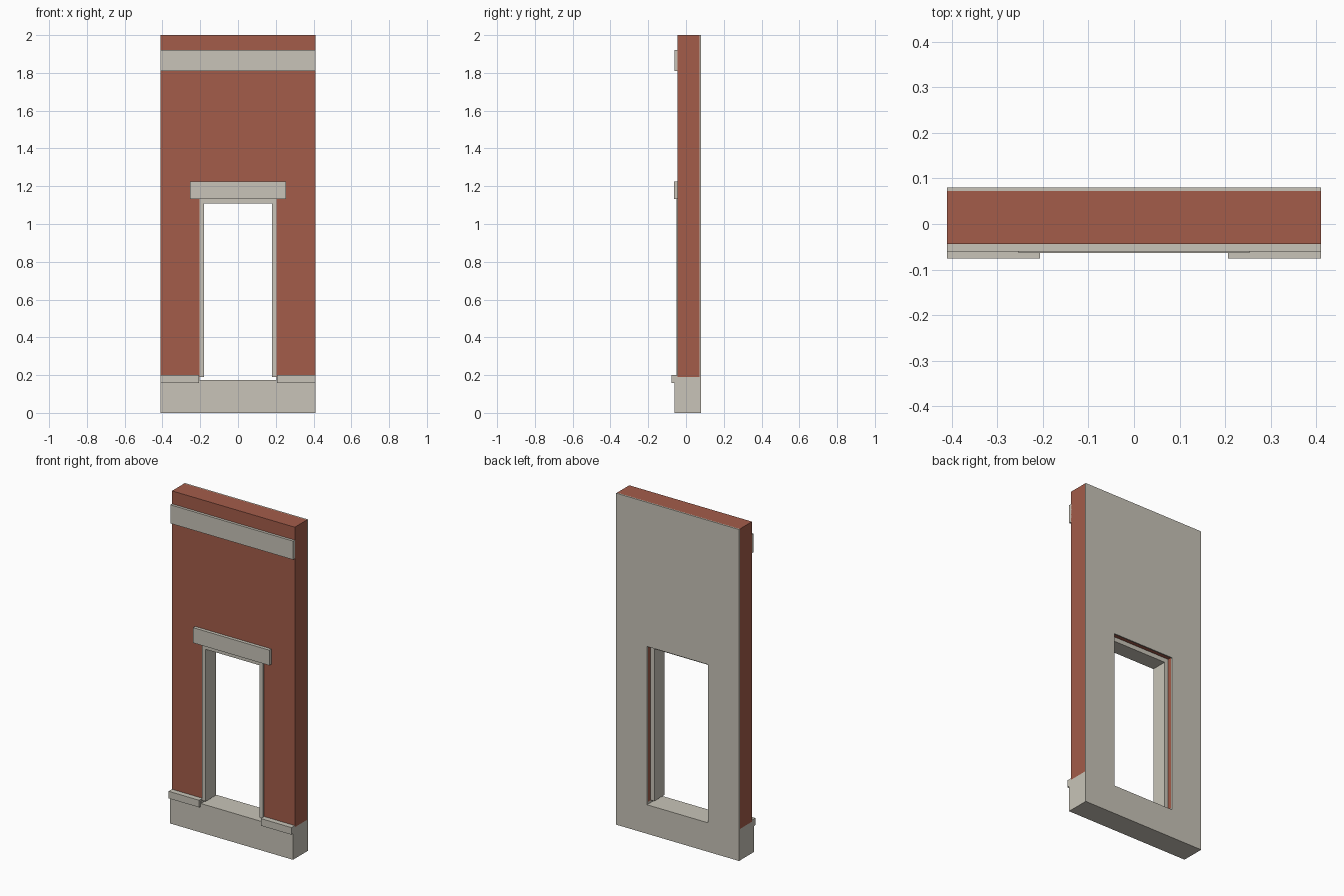
import bpy
import bmesh

cube = bpy.data.objects.get("Cube")
if cube:
    bpy.data.objects.remove(cube)


def material(name, colour):
    m = bpy.data.materials.new(name)
    m.use_nodes = True
    m.diffuse_color = (*colour, 1)
    m.node_tree.nodes["Principled BSDF"].inputs["Base Color"].default_value = (*colour, 1)
    return m


brick = material("red brick", (0.367, 0.107, 0.068))
stone = material("pale stone", (0.578, 0.552, 0.479))


def slab(name, outline, y0, y1, mat):
    """Extrude an (x, z) outline from y0 back to y1."""
    bm = bmesh.new()
    face = bm.faces.new([bm.verts.new((x, y0, z)) for x, z in outline])
    extruded = bmesh.ops.extrude_face_region(bm, geom=[face])["geom"]
    moved = [v for v in extruded if isinstance(v, bmesh.types.BMVert)]
    bmesh.ops.translate(bm, verts=moved, vec=(0, y1 - y0, 0))
    bmesh.ops.recalc_face_normals(bm, faces=bm.faces)
    mesh = bpy.data.meshes.new(name)
    bm.to_mesh(mesh)
    bm.free()
    mesh.materials.append(mat)
    obj = bpy.data.objects.new(name, mesh)
    bpy.context.collection.objects.link(obj)
    return obj


def rect(x0, x1, z0, z1):
    return [(x0, z0), (x1, z0), (x1, z1), (x0, z1)]


def arch(outer, inner, z0, z_inner, z_outer):
    """Square-headed arch outline, open at the bottom."""
    left = [(-outer, z0), (-outer, z_outer), (outer, z_outer), (outer, z0)]
    return left + [(inner, z0), (inner, z_inner), (-inner, z_inner), (-inner, z0)]


HALF, DOOR, HEAD, SILL, BASE = 0.41, 0.204, 1.135, 0.175, 0.19
FRONT, REAR, BACK = -0.044, 0.072, 0.08

# Brick wall around the opening
slab("brick_wall", arch(HALF, DOOR, BASE, HEAD, 2.0), FRONT, REAR, brick)

# Stone base, lower across the opening
slab("stone_base", [(-HALF, 0), (HALF, 0), (HALF, BASE), (DOOR, BASE), (DOOR, SILL),
                    (-DOOR, SILL), (-DOOR, BASE), (-HALF, BASE)], -0.061, REAR, stone)

# Inner lining: upper part and strip under the sill
slab("back_lining", arch(HALF, DOOR, SILL, HEAD - 0.005, 2.0), REAR, BACK, stone)
slab("back_lining_sill", rect(-HALF, HALF, 0, SILL), REAR, BACK, stone)

# Opening frame, set back from the lining
slab("opening_frame", arch(DOOR, 0.18, BASE, 1.108, HEAD), -0.051, 0.045, stone)

# Lintel and upper band
slab("lintel", rect(-0.254, 0.254, HEAD - 0.003, 1.224), -0.064, FRONT + 0.002, stone)
slab("upper_band", rect(-HALF, HALF, 1.81, 1.922), -0.06, FRONT + 0.002, stone)

# Caps on the base either side of the opening
for side, s in (("left", 1), ("right", -1)):
    slab("base_cap_" + side, rect(*sorted((s * 0.206, s * HALF)), 0.157, 0.2),
         -0.076, FRONT + 0.002, stone)
